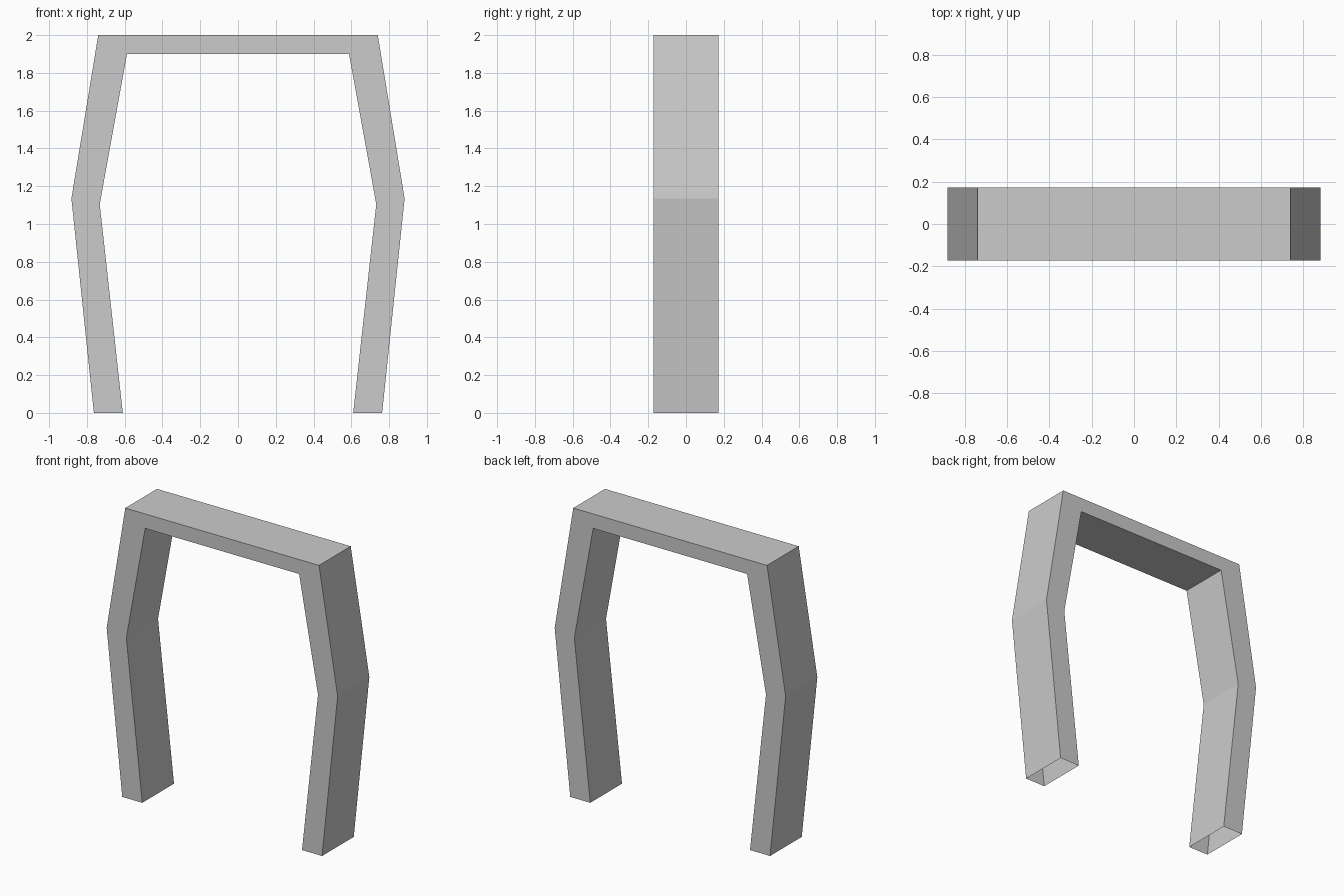
import bpy
import bmesh

# Remove the default cube
cube = bpy.data.objects.get("Cube")
if cube:
    bpy.data.objects.remove(cube, do_unlink=True)

HALF_DEPTH = 0.173

# Plain grey
grey = bpy.data.materials.new("plain_grey")
grey.use_nodes = True
colour = (0.6, 0.6, 0.6, 1)
grey.diffuse_color = colour
grey.node_tree.nodes["Principled BSDF"].inputs["Base Color"].default_value = colour

# Left half of the arch as (outer, inner) point pairs, from foot to top corner
half = [((0.763, 0), (0.61, 0)),
        ((0.882, 1.135), (0.732, 1.105)),
        ((0.74, 2), (0.588, 1.9))]
mirrored = [tuple((-x, z) for x, z in pair) for pair in reversed(half)]

# Rectangular section swept through the stations, left open at both feet
bm = bmesh.new()
rings = []
for outer, inner in half + mirrored:
    corners = [(outer, -1), (outer, 1), (inner, 1), (inner, -1)]
    rings.append([bm.verts.new((x, side * HALF_DEPTH, z)) for (x, z), side in corners])
for a, b in zip(rings, rings[1:]):
    for i in range(4):
        j = (i + 1) % 4
        bm.faces.new((a[i], a[j], b[j], b[i]))

# Face every wall outwards, judged by the top of the beam
bm.normal_update()
top = max(bm.faces, key=lambda f: f.calc_center_median().z)
if top.normal.z < 0:
    bmesh.ops.reverse_faces(bm, faces=bm.faces[:])

mesh = bpy.data.meshes.new("arch_frame")
bm.to_mesh(mesh)
bm.free()
mesh.materials.append(grey)
arch = bpy.data.objects.new("arch_frame", mesh)
bpy.context.collection.objects.link(arch)
